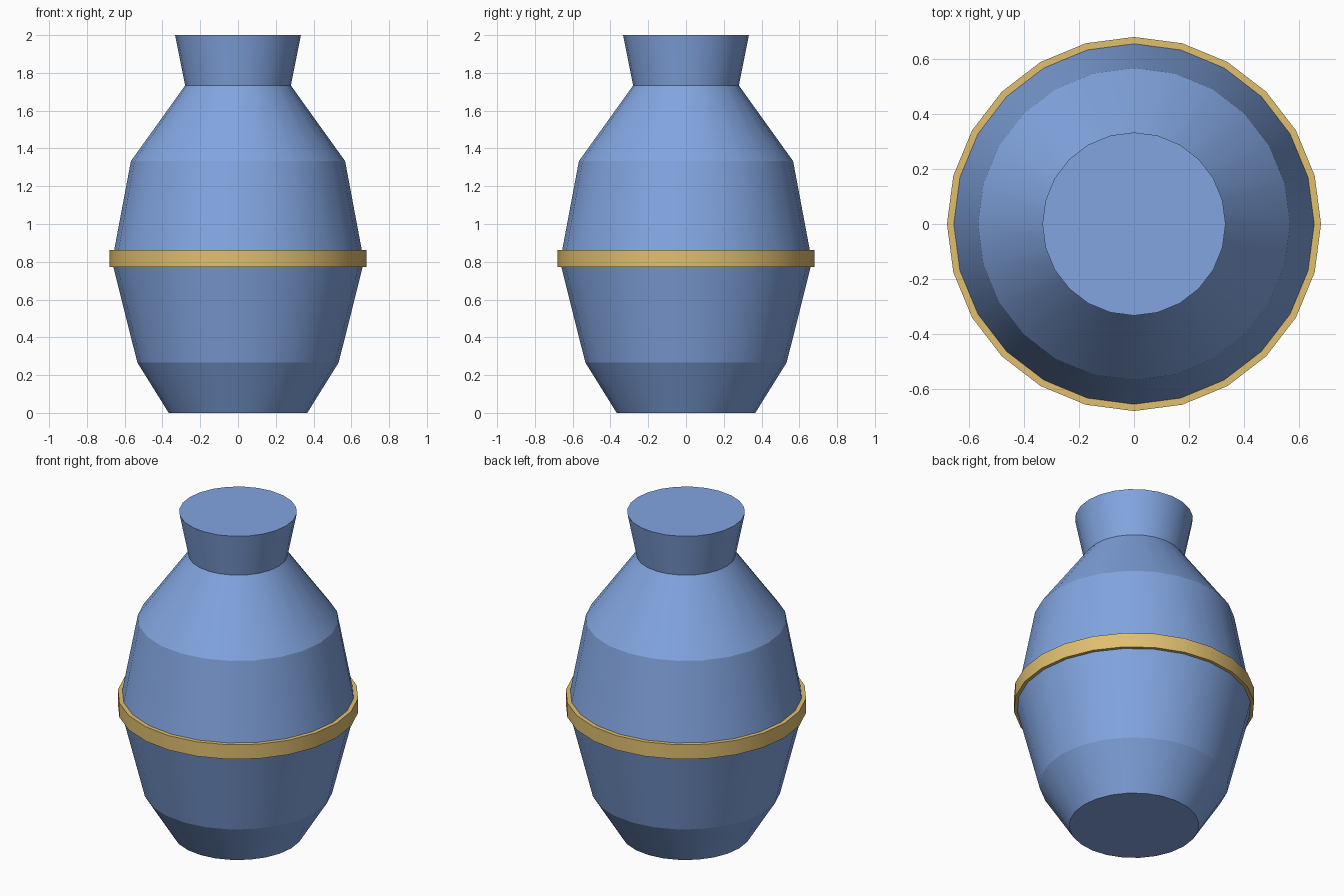
import bpy, bmesh, math
from mathutils import Matrix

cube = bpy.data.objects.get("Cube")
if cube:
    bpy.data.objects.remove(cube, do_unlink=True)

SIDES = 24


def make_material(name, colour):
    mat = bpy.data.materials.new(name)
    mat.use_nodes = True
    mat.diffuse_color = colour
    mat.node_tree.nodes["Principled BSDF"].inputs["Base Color"].default_value = colour
    return mat


def turned_part(name, profile, mat):
    """Closed solid of revolution from (radius, height) pairs, bottom to top."""
    bm = bmesh.new()
    rings = []
    for radius, height in profile:
        ring = bmesh.ops.create_circle(bm, segments=SIDES, radius=radius,
                                       matrix=Matrix.Translation((0, 0, height)))
        rings.append(ring["verts"])
    for low, high in zip(rings, rings[1:]):
        for i in range(SIDES):
            j = (i + 1) % SIDES
            bm.faces.new((low[i], low[j], high[j], high[i]))
    bm.faces.new(rings[0])
    bm.faces.new(rings[-1])
    bmesh.ops.recalc_face_normals(bm, faces=bm.faces)

    mesh = bpy.data.meshes.new(name)
    bm.to_mesh(mesh)
    bm.free()
    mesh.materials.append(mat)
    obj = bpy.data.objects.new(name, mesh)
    bpy.context.collection.objects.link(obj)

    # Smooth around the axis, crisp between the profile's segments
    bpy.ops.object.select_all(action='DESELECT')
    obj.select_set(True)
    bpy.context.view_layer.objects.active = obj
    bpy.ops.object.shade_smooth_by_angle(angle=math.radians(16.5))
    return obj


blue = make_material("glaze_blue", (0.223, 0.376, 0.745, 1))
gold = make_material("band_gold", (0.745, 0.52, 0.16, 1))

# Vase body with flared neck
turned_part("vase_body", [(0.367, 0), (0.533, 0.267), (0.667, 0.8),
                          (0.567, 1.333), (0.28, 1.733), (0.333, 2.0)], blue)

# Raised band around the belly
turned_part("belly_band", [(0.68, 0.773), (0.68, 0.863)], gold)
